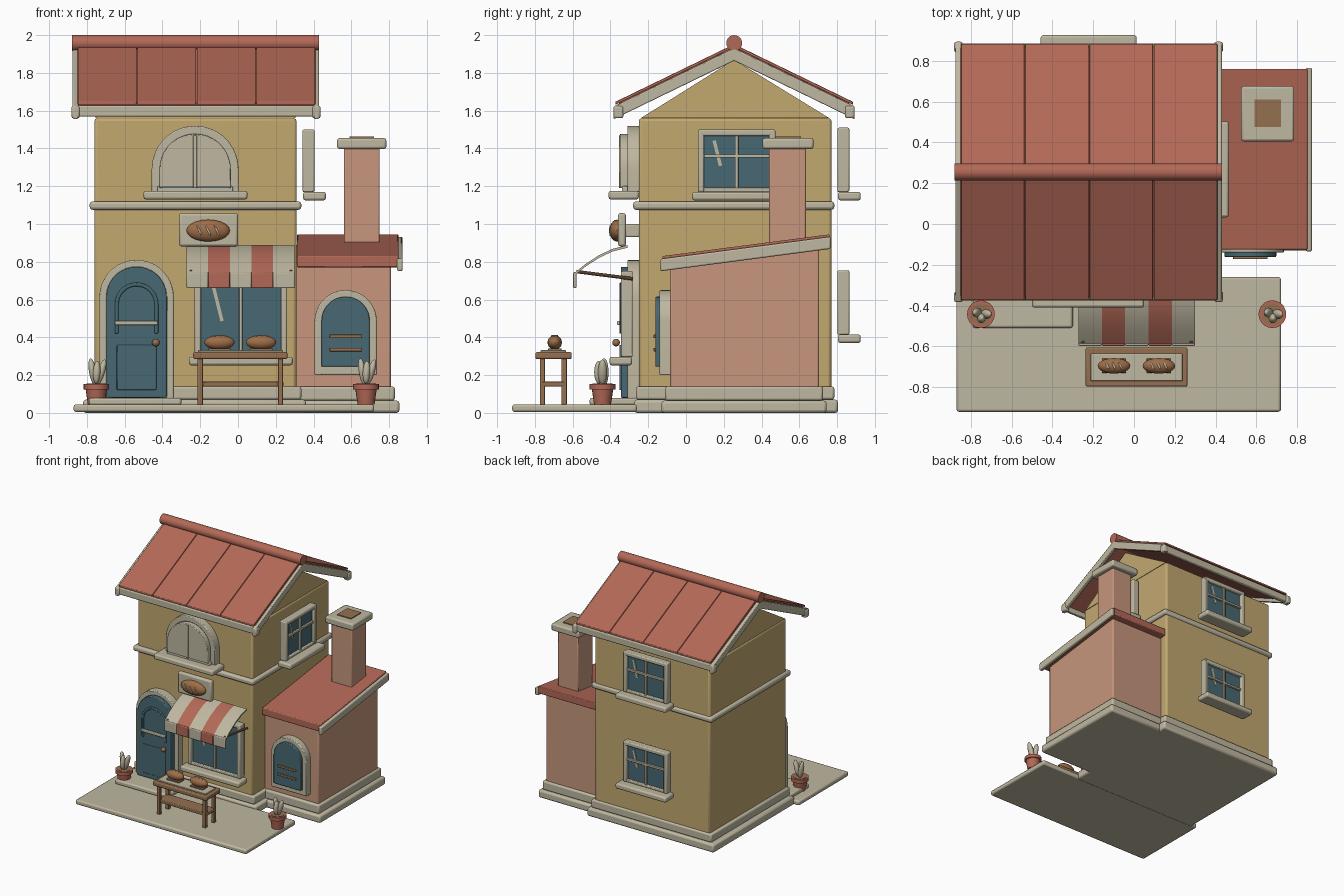
import bpy, bmesh, math
from mathutils import Matrix, Vector

if "Cube" in bpy.data.objects:
    bpy.data.objects.remove(bpy.data.objects["Cube"], do_unlink=True)


def material(name, *srgb):
    m = bpy.data.materials.new(name)
    m.use_nodes = True
    col = [((c + 0.055) / 1.055) ** 2.4 for c in srgb] + [1]
    m.diffuse_color = col
    m.node_tree.nodes["Principled BSDF"].inputs["Base Color"].default_value = col
    return m


WALL = material("ochre_plaster", 0.76, 0.66, 0.44)
TRIM = material("pale_stone", 0.75, 0.72, 0.63)
ROOF = material("terracotta", 0.70, 0.41, 0.34)
TEAL = material("teal_paint", 0.28, 0.41, 0.45)
PINK = material("pink_plaster", 0.78, 0.59, 0.49)
WOOD = material("brown_wood", 0.58, 0.44, 0.31)
BREAD = material("baked_crust", 0.62, 0.43, 0.28)
parts = []
ID = Matrix.Identity(4)


def finish(name, mat, bm, M=ID, bevel=0):
    bmesh.ops.recalc_face_normals(bm, faces=bm.faces)
    me = bpy.data.meshes.new(name)
    bm.to_mesh(me)
    bm.free()
    me.materials.append(mat)
    ob = bpy.data.objects.new(name, me)
    bpy.context.collection.objects.link(ob)
    ob.matrix_world = M
    if bevel:
        b = ob.modifiers.new("soft_edges", "BEVEL")
        b.width, b.segments, b.limit_method = bevel, 2, "ANGLE"
    parts.append(ob)
    return ob


def box(name, mat, x0, x1, y0, y1, z0, z1, bevel=0.008, M=ID):
    bm = bmesh.new()
    size = Matrix.Diagonal((x1 - x0, y1 - y0, z1 - z0, 1))
    mid = Vector(((x0 + x1) / 2, (y0 + y1) / 2, (z0 + z1) / 2))
    bmesh.ops.create_cube(bm, size=1, matrix=Matrix.Translation(mid) @ size)
    return finish(name, mat, bm, M, bevel)


def prism(name, mat, axis, pts, a, b, bevel=0.006):
    """Extrude a 2D outline (y,z along x, or x,z along y)."""
    bm = bmesh.new()
    place = (lambda p: (a, p[0], p[1])) if axis == "x" else (lambda p: (p[0], a, p[1]))
    face = bm.faces.new([bm.verts.new(place(p)) for p in pts])
    ext = bmesh.ops.extrude_face_region(bm, geom=[face])["geom"]
    shift = Vector((b - a, 0, 0) if axis == "x" else (0, b - a, 0))
    bmesh.ops.translate(bm, vec=shift, verts=[v for v in ext if isinstance(v, bmesh.types.BMVert)])
    return finish(name, mat, bm, ID, bevel)


def rod(name, mat, p, q, r, r2=None, sides=20):
    p, q = Vector(p), Vector(q)
    bm = bmesh.new()
    bmesh.ops.create_cone(bm, cap_ends=True, segments=sides, radius1=r,
                          radius2=r if r2 is None else r2, depth=(q - p).length)
    rot = (q - p).to_track_quat("Z", "Y").to_matrix().to_4x4()
    return finish(name, mat, bm, Matrix.Translation((p + q) / 2) @ rot)


def ball(name, mat, radii, M):
    bm = bmesh.new()
    bmesh.ops.create_uvsphere(bm, u_segments=20, v_segments=12, radius=1,
                              matrix=Matrix.Diagonal((*radii, 1)))
    return finish(name, mat, bm, M)


def arch(cx, r, z0, top, n=18):
    zc = top - r
    curve = [(cx + r * math.cos(math.pi * i / n), zc + r * math.sin(math.pi * i / n))
             for i in range(n + 1)]
    return [(cx + r, z0)] + curve + [(cx - r, z0)]


def arch_frame(name, mat, cx, r, z0, top, t, y0, y1):
    prism(name, mat, "y", arch(cx, r, z0, top) + arch(cx, r - t, z0, top - t)[::-1], y0, y1)


def glint(name, x, y, z, length, M=ID):
    tilt = Matrix.Translation((x, y, z)) @ Matrix.Rotation(math.radians(-14), 4, "Y")
    h = length / 2
    box(name, TRIM, -0.009, 0.009, -0.004, 0.004, -h, h, 0, M @ tilt)


def window(name, M, w, z0, z1, bar):
    """Square window facing local -y, wall plane at y = 0, z0 = sill top."""
    t = 0.033
    box(name + "_sill", TRIM, -w - 0.03, w + 0.03, -0.155, -0.035, z0 - 0.045, z0, 0.012, M)
    box(name + "_glass", TEAL, -w + 0.01, w - 0.01, -0.07, -0.035, z0, z1 - 0.01, 0, M)
    for s in (-1, 1):
        a, b = sorted((s * w, s * (w - t)))
        box(name + "_side", TRIM, a, b, -0.095, -0.032, z0, z1, 0.008, M)
    box(name + "_head", TRIM, -w, w, -0.095, -0.032, z1 - t, z1, 0.008, M)
    box(name + "_foot", TRIM, -w, w, -0.09, -0.032, z0, z0 + 0.022, 0.006, M)
    box(name + "_mullion", TRIM, -0.009, 0.009, -0.087, -0.06, z0, z1 - t, 0.003, M)
    if bar:
        box(name + "_crossbar", TRIM, -w + t, w - t, -0.087, -0.06, bar - 0.009, bar + 0.009, 0.003, M)
    glint(name + "_glint", -w * 0.5, -0.073, z0 + (z1 - z0) * 0.62, (z1 - z0) * 0.42, M)


def loaf(name, x, y, z, radii, rot=0):
    M = Matrix.Translation((x, y, z)) @ Matrix.Rotation(rot, 4, "X")
    ball(name, BREAD, radii, M)
    for i in (-1, 0, 1):
        h = radii[2] * (0.93 if i else 1) - 0.002
        cut = Matrix.Translation((i * radii[0] * 0.4, 0, h)) @ Matrix.Rotation(0.45, 4, "Z")
        ball(name + "_score", TRIM, (0.005, radii[1] * 0.55, 0.004), M @ cut)


# Ground, plinths and walls
box("pavement", TRIM, -0.87, 0.72, -0.92, -0.26, 0.005, 0.045, 0.012)
box("doorstep", TRIM, -0.79, -0.30, -0.51, -0.25, 0.04, 0.08, 0.012)
box("house_base", TRIM, -0.82, 0.36, -0.275, 0.805, 0, 0.07, 0.015)
box("house_plinth", TRIM, -0.785, 0.335, -0.265, 0.785, 0.07, 0.14, 0.012)
box("house_walls", WALL, -0.76, 0.31, -0.25, 0.77, 0.05, 1.56, 0.015)
box("string_course", TRIM, -0.785, 0.335, -0.28, 0.785, 1.075, 1.12, 0.015)
prism("gable", WALL, "x", [(-0.24, 1.56), (0.76, 1.56), (0.255, 1.87)], -0.755, 0.305, 0)

# Main roof
MID, PITCH = 0.255, 0.485


def chevron(name, mat, x0, x1, top, thick, half, bevel=0.006):
    low = top - half * PITCH
    prism(name, mat, "x", [(MID - half, low), (MID, top), (MID + half, low), (MID + half, low - thick),
                           (MID, top - thick), (MID - half, low - thick)], x0, x1, bevel)


chevron("roof_deck", ROOF, -0.85, 0.41, 1.938, 0.045, 0.61)
for i in range(4):
    x = -0.85 + 0.315 * i
    chevron("roof_panel", ROOF, x + 0.002, x + 0.313, 1.952, 0.016, 0.628, 0.003)
for x in (-0.875, 0.4):
    chevron("barge_board", TRIM, x, x + 0.03, 1.932, 0.068, 0.638)
for s in (-1, 1):
    y = MID + s * 0.612
    box("eave_fascia", TRIM, -0.86, 0.415, y - 0.018, y + 0.018, 1.568, 1.628)
    for x in (-0.86, 0.415):
        box("eave_end", TRIM, x - 0.022, x + 0.022, y - 0.025, y + 0.025, 1.56, 1.625, 0.01)
rod("ridge_tile", ROOF, (-0.88, MID, 1.958), (0.43, MID, 1.958), 0.042)

# Side annex and chimney
box("annex_base", TRIM, 0.33, 0.855, -0.13, 0.745, 0, 0.065, 0.015)
box("annex_plinth", TRIM, 0.32, 0.83, -0.11, 0.725, 0.065, 0.14, 0.012)
prism("annex_walls", PINK, "x", [(-0.085, 0.07), (0.705, 0.07), (0.705, 0.89), (-0.085, 0.785)],
      0.30, 0.81, 0.01)
prism("annex_roof", ROOF, "x", [(-0.125, 0.83), (0.76, 0.945), (0.76, 0.885), (-0.125, 0.77)], 0.312, 0.85)
prism("annex_barge", TRIM, "x", [(-0.135, 0.815), (0.765, 0.933), (0.765, 0.868), (-0.135, 0.75)],
      0.842, 0.872, 0.008)
box("chimney_shaft", PINK, 0.56, 0.75, 0.44, 0.635, 0.85, 1.41)
box("chimney_cap", TRIM, 0.525, 0.785, 0.405, 0.675, 1.397, 1.455, 0.012)
box("chimney_flue", WOOD, 0.59, 0.72, 0.475, 0.61, 1.45, 1.462, 0)
arch_frame("hatch_frame", TRIM, 0.57, 0.165, 0.20, 0.65, 0.04, -0.14, -0.08)
box("hatch_frame_foot", TRIM, 0.405, 0.735, -0.14, -0.08, 0.20, 0.25)
prism("hatch_panel", TEAL, "y", arch(0.57, 0.127, 0.245, 0.615), -0.162, -0.09)
for z in (0.335, 0.405):
    box("hatch_slat", WOOD, 0.485, 0.655, -0.172, -0.16, z - 0.009, z + 0.009, 0.003)

# Front door
DX = -0.537
arch_frame("door_frame", TRIM, DX, 0.197, 0.075, 0.81, 0.038, -0.31, -0.245)
prism("door_leaf", TEAL, "y", arch(DX, 0.16, 0.08, 0.773), -0.345, -0.26)
arch_frame("door_upper_moulding", TEAL, DX, 0.115, 0.42, 0.69, 0.02, -0.353, -0.34)
box("door_lower_panel", TEAL, DX - 0.105, DX + 0.105, -0.353, -0.34, 0.12, 0.36, 0.005)
box("door_rail", TRIM, DX - 0.115, DX + 0.11, -0.365, -0.345, 0.465, 0.487, 0.005)
ball("door_knob", WOOD, (0.02, 0.02, 0.02), Matrix.Translation((-0.435, -0.37, 0.372)))

# Arched upper window
UX = -0.227
arch_frame("arched_window_frame", TRIM, UX, 0.23, 1.17, 1.52, 0.045, -0.31, -0.245)
box("arched_window_foot", TRIM, UX - 0.2, UX + 0.2, -0.34, -0.25, 1.165, 1.2, 0.006)
prism("arched_window_glass", TEAL, "y", arch(UX, 0.187, 1.19, 1.475), -0.34, -0.26, 0)
arch_frame("arched_window_inner_rim", TRIM, UX, 0.189, 1.19, 1.477, 0.01, -0.35, -0.3)
box("arched_window_mullion", TRIM, UX - 0.01, UX + 0.01, -0.355, -0.335, 1.19, 1.47, 0.003)
box("arched_window_sill", TRIM, -0.50, 0.05, -0.41, -0.25, 1.13, 1.175, 0.012)

# Square windows: shop front, right side, two at the back
window("shop_window", Matrix.Translation((0.015, -0.25, 0)), 0.245, 0.297, 0.75, None)
window("side_window", Matrix.Translation((0.31, 0.268, 0)) @ Matrix.Rotation(math.pi / 2, 4, "Z"),
       0.205, 1.17, 1.5, 1.36)
for z in (0.415, 1.17):
    window("back_window", Matrix.Translation((-0.222, 0.77, 0)) @ Matrix.Rotation(math.pi, 4, "Z"),
           0.205, z, z + 0.34, z + 0.19)

# Striped awning
slope = [(-0.31, 0.888), (-0.39, 0.868), (-0.46, 0.835), (-0.53, 0.79), (-0.59, 0.742)]
for i in range(5):
    x, mat = -0.272 + 0.1144 * i, (TRIM, ROOF)[i % 2]
    prism("awning_stripe", mat, "x", slope + [(y, z - 0.014) for y, z in slope[::-1]], x, x + 0.1144, 0)
    box("awning_valance", mat, x, x + 0.114, -0.597, -0.58, 0.66, 0.745, 0.006)
for x in (-0.25, 0.28):
    rod("awning_stay", WOOD, (x, -0.58, 0.748), (x, -0.28, 0.71), 0.009, sides=10)

# Hanging sign with a loaf
box("sign_board", TRIM, -0.312, 0, -0.36, -0.318, 0.882, 1.057, 0.012)
box("sign_bracket", TRIM, -0.2, -0.11, -0.32, -0.245, 0.93, 1.0)
loaf("sign_loaf", -0.158, -0.365, 0.965, (0.115, 0.058, 0.04), math.pi / 2)

# Market table
box("table_top", WOOD, -0.237, 0.262, -0.797, -0.605, 0.285, 0.322)
box("table_cloth", TRIM, -0.212, 0.238, -0.77, -0.635, 0.32, 0.332, 0.004)
box("table_shelf", WOOD, -0.215, 0.24, -0.765, -0.64, 0.14, 0.165, 0.005)
for x in (-0.2, 0.225):
    for y in (-0.76, -0.645):
        box("table_leg", WOOD, x - 0.014, x + 0.014, y - 0.014, y + 0.014, 0.043, 0.29, 0.004)
for x in (-0.098, 0.122):
    box("bread_tray", WOOD, x - 0.06, x + 0.06, -0.73, -0.66, 0.33, 0.342, 0.003)
    loaf("table_loaf", x, -0.695, 0.373, (0.08, 0.038, 0.038))

# Potted plants
for px in (-0.75, 0.678):
    py = -0.442
    rod("plant_pot", ROOF, (px, py, 0.045), (px, py, 0.135), 0.045, 0.058)
    rod("pot_rim", ROOF, (px, py, 0.125), (px, py, 0.153), 0.068)
    rod("pot_soil", WOOD, (px, py, 0.15), (px, py, 0.156), 0.052)
    for dx, dy, tilt, h in ((-0.018, 0.008, -0.18, 0.075), (0.025, 0, 0.3, 0.07), (0.002, -0.02, 0.05, 0.06)):
        M = Matrix.Translation((px + dx, py + dy, 0.215)) @ Matrix.Rotation(tilt, 4, "Y")
        ball("plant_leaf", TRIM, (0.02, 0.024, h), M)

# Smooth the round parts, keep hard edges
bpy.ops.object.select_all(action="DESELECT")
for ob in parts:
    ob.select_set(True)
bpy.context.view_layer.objects.active = parts[0]
bpy.ops.object.shade_smooth_by_angle(angle=math.radians(35))
